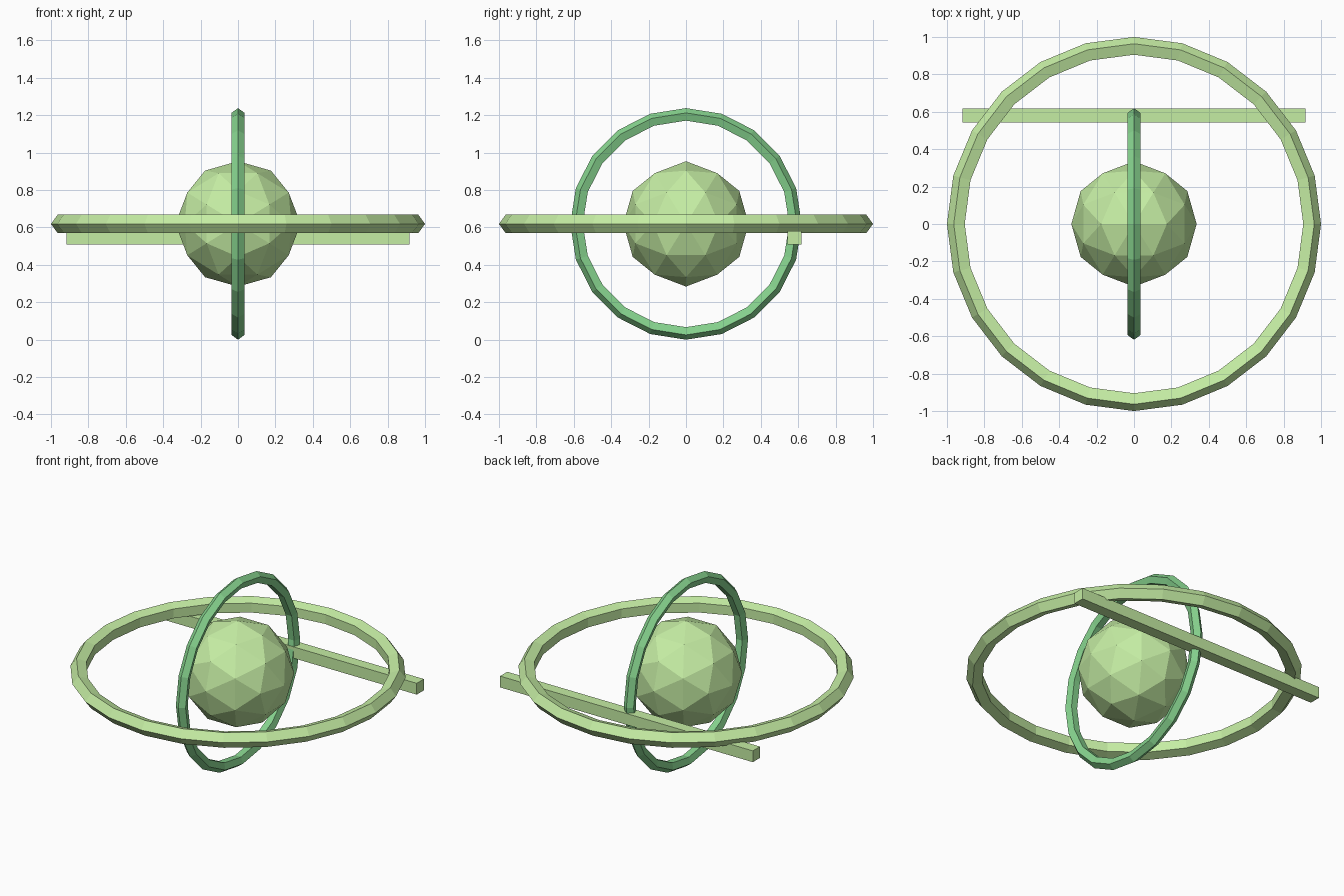
import bpy, math

if "Cube" in bpy.data.objects:
    bpy.data.objects.remove(bpy.data.objects["Cube"])

CENTRE_Z = 0.619


def material(name, colour):
    m = bpy.data.materials.new(name)
    m.diffuse_color = (*colour, 1)
    m.use_nodes = True
    m.node_tree.nodes["Principled BSDF"].inputs["Base Color"].default_value = m.diffuse_color
    return m


pale = material("pale_green", (0.56, 0.85, 0.37))
deep = material("deep_green", (0.24, 0.65, 0.27))


def finish(name, mat):
    ob = bpy.context.object
    ob.name = name
    ob.data.materials.append(mat)
    return ob


def ring(name, outer, minor, sides, rotation, mat):
    # five-sided tube with its ridge on the outside
    bpy.ops.mesh.primitive_torus_add(
        major_radius=outer - minor, minor_radius=minor,
        major_segments=sides, minor_segments=5,
        location=(0, 0, CENTRE_Z), rotation=rotation)
    return finish(name, mat)


# Faceted core, tilted so an edge midpoint points straight up
bpy.ops.mesh.primitive_ico_sphere_add(
    subdivisions=2, radius=0.335, location=(0, 0, CENTRE_Z),
    rotation=(0, -math.atan(2) / 2, 0))
finish("core", pale)

# Horizontal and vertical rings
ring("horizontal_ring", 1.0, 0.0525, 24, (0, 0, 0), pale)
ring("vertical_ring", 0.619, 0.037, 20, (0, math.pi / 2, 0), deep)

# Straight bar behind the core
bpy.ops.mesh.primitive_cube_add(size=1, location=(0, 0.58, 0.545))
bar = finish("rear_bar", pale)
bar.scale = (1.834, 0.074, 0.074)
